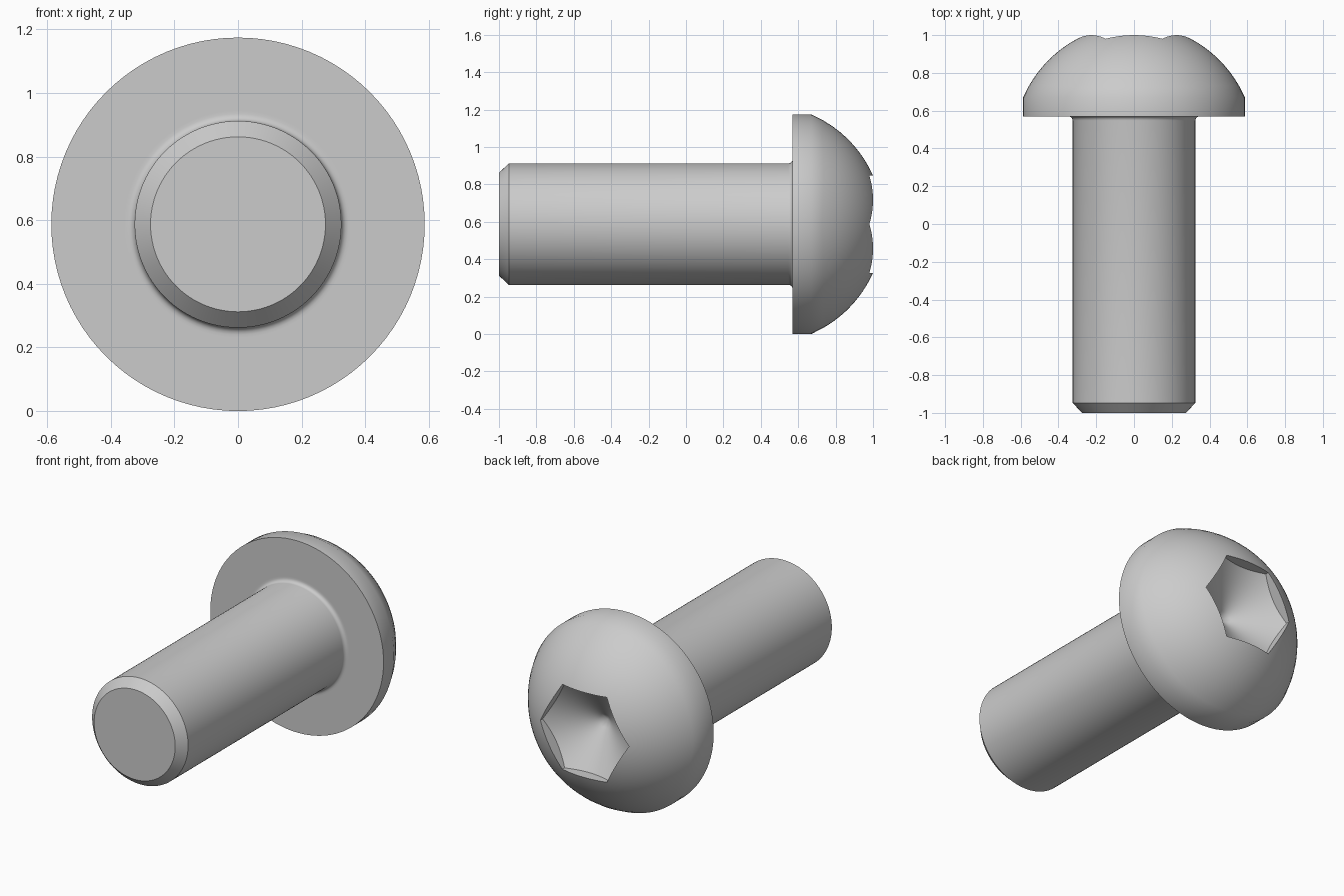
import bpy, bmesh, math

cube = bpy.data.objects.get("Cube")
if cube:
    bpy.data.objects.remove(cube, do_unlink=True)

SIDES = 96
HEAD_R, SHANK_R, TIP_R = 0.587, 0.325, 0.275
SEAT_Y, RIM_Y = 0.57, 0.67          # underside of head, top of straight rim
DOME_C, DOME_R = 0.415, 0.64        # dome sphere centre (along y) and radius
SOCKET = 0.26                       # hex socket, centre to flat
CONE_Y, CONE_SLOPE = 0.755, 0.68    # bottom of socket
FILLET = 0.022

angles = [2 * math.pi * i / SIDES for i in range(SIDES)]


def hexagon(a):
    return SOCKET / math.cos(a % (math.pi / 3) - math.pi / 6)


def dome(r):
    return DOME_C + math.sqrt(DOME_R ** 2 - r ** 2)


bm = bmesh.new()


def ring(radius, height):
    """Loop of vertices round the y axis; radius and height are functions."""
    loop = []
    for a in angles:
        r = radius(a)
        loop.append(bm.verts.new((r * math.cos(a), height(r), HEAD_R + r * math.sin(a))))
    return loop


def round_ring(r, y):
    return ring(lambda a: r, lambda _: y)


# Shank with chamfered end
rings = [round_ring(TIP_R, -1), round_ring(SHANK_R, -0.947)]

# Fillet under the head
for i in range(5):
    t = i / 4 * math.pi / 2
    rings.append(round_ring(SHANK_R + FILLET * (1 - math.cos(t)),
                            SEAT_Y - FILLET * (1 - math.sin(t))))

# Flat seat and straight rim
rings.append(round_ring(SHANK_R + FILLET + 0.01, SEAT_Y))
rings.append(round_ring(HEAD_R, SEAT_Y))
rings.append(round_ring(HEAD_R, RIM_Y))

# Dome, blending from the round rim to the hexagonal opening
STEPS = 14
for i in range(1, STEPS + 1):
    t = math.sin(i / STEPS * math.pi / 2 * 0.999) if i == STEPS else i / STEPS
    t = 1 - (1 - t) ** 1.4
    rings.append(ring(lambda a: HEAD_R + (hexagon(a) - HEAD_R) * t, dome))

# Socket walls meeting a conical bottom
for k in (1, 0.7, 0.4, 0.15):
    rings.append(ring(lambda a: hexagon(a) * k, lambda r: CONE_Y + CONE_SLOPE * r))

bm.faces.new(rings[0])
for lower, upper in zip(rings, rings[1:]):
    for i in range(SIDES):
        j = (i + 1) % SIDES
        bm.faces.new((lower[i], lower[j], upper[j], upper[i]))
apex = bm.verts.new((0, CONE_Y, HEAD_R))
for i in range(SIDES):
    bm.faces.new((rings[-1][i], rings[-1][(i + 1) % SIDES], apex))
bmesh.ops.recalc_face_normals(bm, faces=bm.faces)

mesh = bpy.data.meshes.new("button_head_bolt")
bm.to_mesh(mesh)
bm.free()
bolt = bpy.data.objects.new("button_head_bolt", mesh)
bpy.context.collection.objects.link(bolt)

# Grey steel
steel = bpy.data.materials.new("grey_steel")
steel.use_nodes = True
colour = (0.6, 0.6, 0.6, 1)
steel.diffuse_color = colour
steel.node_tree.nodes["Principled BSDF"].inputs["Base Color"].default_value = colour
mesh.materials.append(steel)

# Smooth curved surfaces, sharp edges kept
bpy.ops.object.select_all(action="DESELECT")
bolt.select_set(True)
bpy.context.view_layer.objects.active = bolt
bpy.ops.object.shade_smooth_by_angle(angle=math.radians(30))
